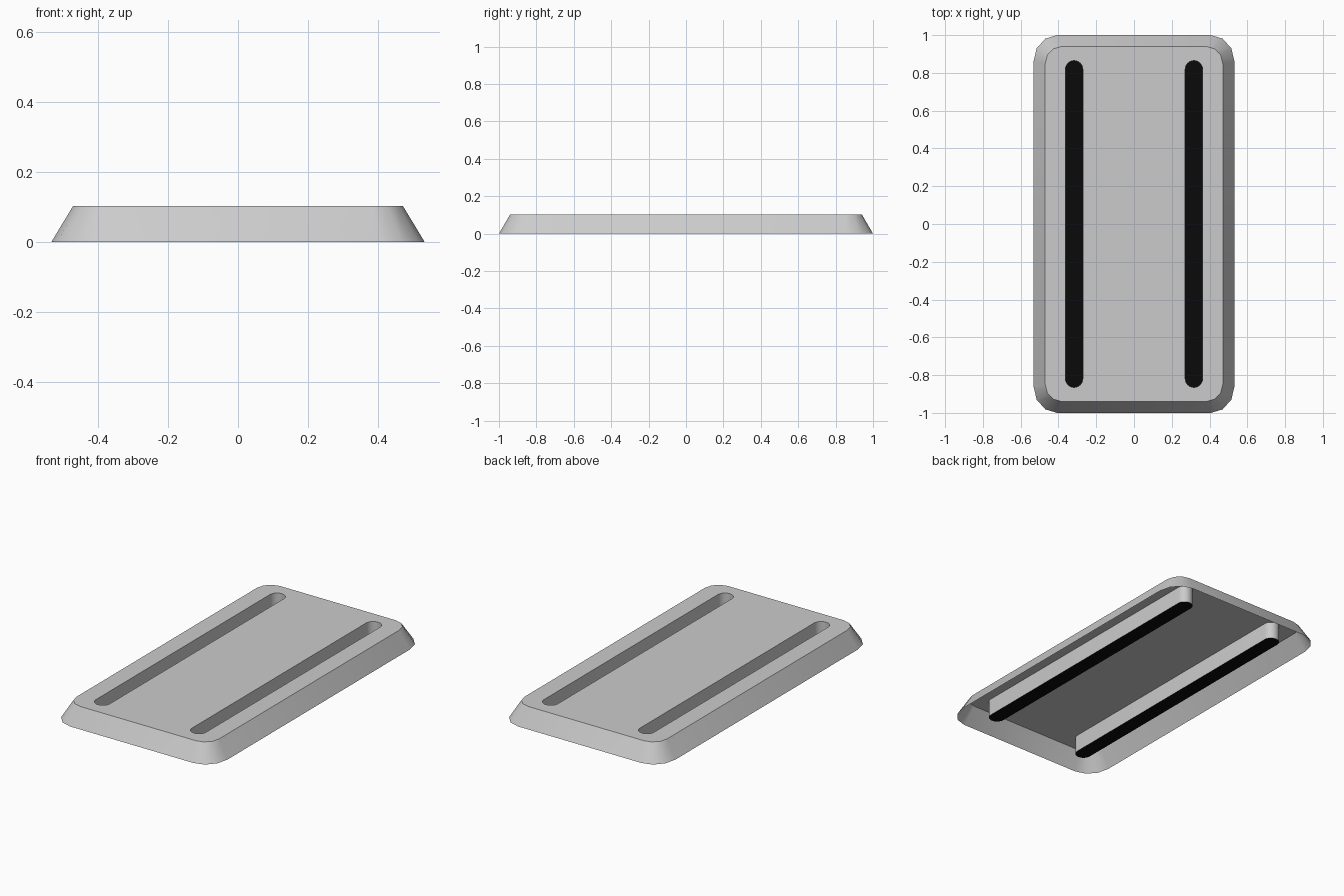
import bpy, bmesh
from math import cos, sin, pi, radians
from mathutils import Vector

cube = bpy.data.objects.get("Cube")
if cube:
    bpy.data.objects.remove(cube, do_unlink=True)

HEIGHT = 0.103


def make_material(name, rgb):
    mat = bpy.data.materials.new(name)
    mat.use_nodes = True
    mat.diffuse_color = (*rgb, 1)
    mat.node_tree.nodes["Principled BSDF"].inputs["Base Color"].default_value = (*rgb, 1)
    return mat


def rounded_outline(cx, half_x, half_y, rx, ry, steps):
    """Counter-clockwise rounded rectangle centred on (cx, 0)."""
    points = []
    for quarter, (sx, sy) in enumerate([(1, 1), (-1, 1), (-1, -1), (1, -1)]):
        for i in range(steps + 1):
            a = (quarter + i / steps) * pi / 2
            points.append((cx + sx * (half_x - rx) + rx * cos(a),
                           sy * (half_y - ry) + ry * sin(a)))
    return points


def add_ring(bm, outline, z):
    return [bm.verts.new((x, y, z)) for x, y in outline]


def add_wall(bm, lower, upper, outward=True):
    n = len(lower)
    for i in range(n):
        j = (i + 1) % n
        quad = [lower[i], lower[j], upper[j], upper[i]]
        bm.faces.new(quad if outward else quad[::-1])


def finish(bm, name, mat):
    mesh = bpy.data.meshes.new(name)
    bm.to_mesh(mesh)
    bm.free()
    obj = bpy.data.objects.new(name, mesh)
    bpy.context.collection.objects.link(obj)
    mesh.materials.append(mat)
    bpy.ops.object.select_all(action="DESELECT")
    obj.select_set(True)
    bpy.context.view_layer.objects.active = obj
    bpy.ops.object.shade_smooth_by_angle(angle=radians(40))
    return obj


grey = make_material("light grey", (0.6, 0.6, 0.6))
black = make_material("black", (0.003, 0.003, 0.003))


def slot_outline(side):
    # Stadium shape: the doubled points at the round ends are dropped
    outline = rounded_outline(side * 0.317, 0.046, 0.865, 0.046, 0.046, 6)
    unique = []
    for p in outline:
        if all((Vector(p) - Vector(q)).length > 1e-5 for q in unique):
            unique.append(p)
    return unique


# Hollow tray: sloping skirt, flat top with two openings, slot walls
bm = bmesh.new()
base = add_ring(bm, rounded_outline(0, 0.532, 1.0, 0.125, 0.14, 3), 0)
rim = add_ring(bm, rounded_outline(0, 0.47, 0.94, 0.088, 0.09, 3), HEIGHT)
add_wall(bm, base, rim)
top_loops = [rim]
for side in (-1, 1):
    foot = add_ring(bm, slot_outline(side), 0.001)
    lip = add_ring(bm, slot_outline(side), HEIGHT)
    add_wall(bm, foot, lip, outward=False)
    top_loops.append(lip)
top_edges = [bm.edges.get((loop[i - 1], loop[i]))
             for loop in top_loops for i in range(len(loop))]
filled = bmesh.ops.triangle_fill(bm, edges=top_edges, use_beauty=True, normal=(0, 0, 1))
for item in filled["geom"]:
    if isinstance(item, bmesh.types.BMFace):
        item.normal_update()
        if item.normal.z < 0:
            item.normal_flip()
finish(bm, "tray_shell", grey)

# Dark floors closing the slots
for side, label in ((-1, "right"), (1, "left")):
    bm = bmesh.new()
    bm.faces.new(add_ring(bm, slot_outline(side), 0.001))
    finish(bm, label + "_slot_floor", black)
